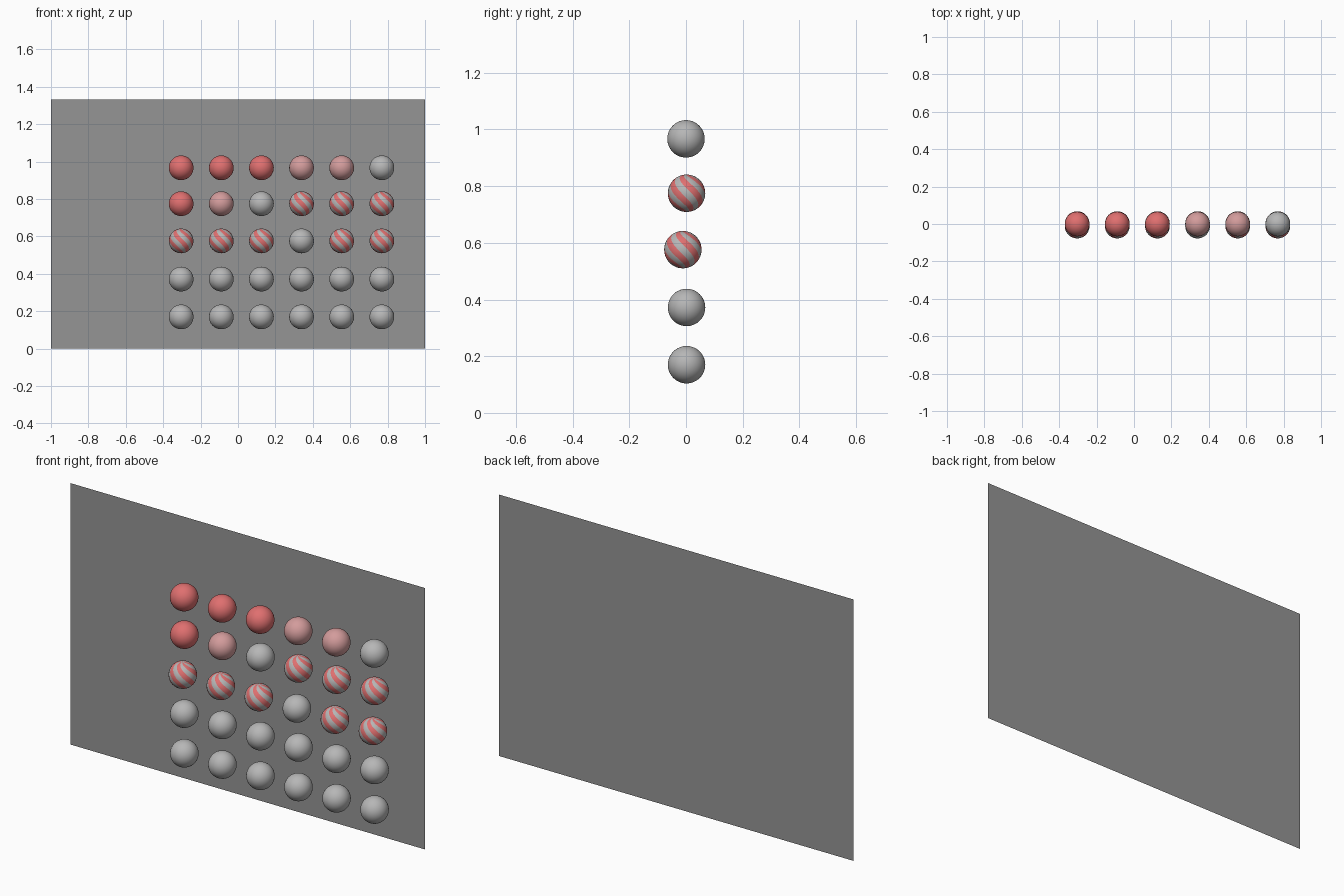
import bpy, bmesh, math

if "Cube" in bpy.data.objects:
    bpy.data.objects.remove(bpy.data.objects["Cube"])

RADIUS = 0.066
SEGS, RINGS = 48, 24


def material(name, color):
    m = bpy.data.materials.new(name)
    m.diffuse_color = (*color, 1)
    m.use_nodes = True
    m.node_tree.nodes["Principled BSDF"].inputs["Base Color"].default_value = m.diffuse_color
    return m


panel_grey = material("panel_grey", (0.30, 0.30, 0.30))
grey = material("ball_grey", (0.47, 0.47, 0.47))
red = material("ball_red", (0.74, 0.16, 0.16))
pink = material("ball_pink", (0.65, 0.33, 0.33))


def ball_mesh(name, mats):
    bm = bmesh.new()
    bmesh.ops.create_uvsphere(bm, u_segments=SEGS, v_segments=RINGS, radius=RADIUS)
    for f in bm.faces:
        f.smooth = True
    if len(mats) > 1:
        # six stripes by longitude, twisted into 45 degree spirals
        for f in bm.faces:
            c = f.calc_center_median()
            phase = (math.degrees(math.atan2(c.y, c.x)) + 90 + 15) / 60 % 1
            f.material_index = 1 if phase < 0.5 else 0
        for v in bm.verts:
            lat = math.asin(max(-1, min(1, v.co.z / RADIUS)))
            a = math.atan2(v.co.y, v.co.x) - lat
            r = math.hypot(v.co.x, v.co.y)
            v.co.x, v.co.y = r * math.cos(a), r * math.sin(a)
    me = bpy.data.meshes.new(name)
    bm.to_mesh(me)
    bm.free()
    for m in mats:
        me.materials.append(m)
    return me


kinds = {
    "R": ("red_ball", ball_mesh("red_ball", [red])),
    "P": ("pink_ball", ball_mesh("pink_ball", [pink])),
    "G": ("grey_ball", ball_mesh("grey_ball", [grey])),
    "S": ("striped_ball", ball_mesh("striped_ball", [grey, red])),
}

# rows of balls: layout, y, z
rows = [
    ("RRRPPG", 0.0, 0.967),
    ("RPGSSS", 0.002, 0.775),
    ("SSSGSS", -0.011, 0.576),
    ("GGGGGG", 0.002, 0.372),
    ("GGGGGG", 0.002, 0.170),
]
for r, (layout, y, z) in enumerate(rows):
    for c, kind in enumerate(layout):
        name, me = kinds[kind]
        ob = bpy.data.objects.new(f"{name}_row{r + 1}_col{c + 1}", me)
        ob.location = (-0.304 + 0.2146 * c, y, z)
        bpy.context.collection.objects.link(ob)

# flat back panel, a single sheet facing the front
me = bpy.data.meshes.new("back_panel")
Y, H = 0.077, 1.333
me.from_pydata([(-1, Y, 0), (1, Y, 0), (1, Y, H), (-1, Y, H)], [], [(0, 1, 2, 3)])
me.materials.append(panel_grey)
bpy.context.collection.objects.link(bpy.data.objects.new("back_panel", me))
